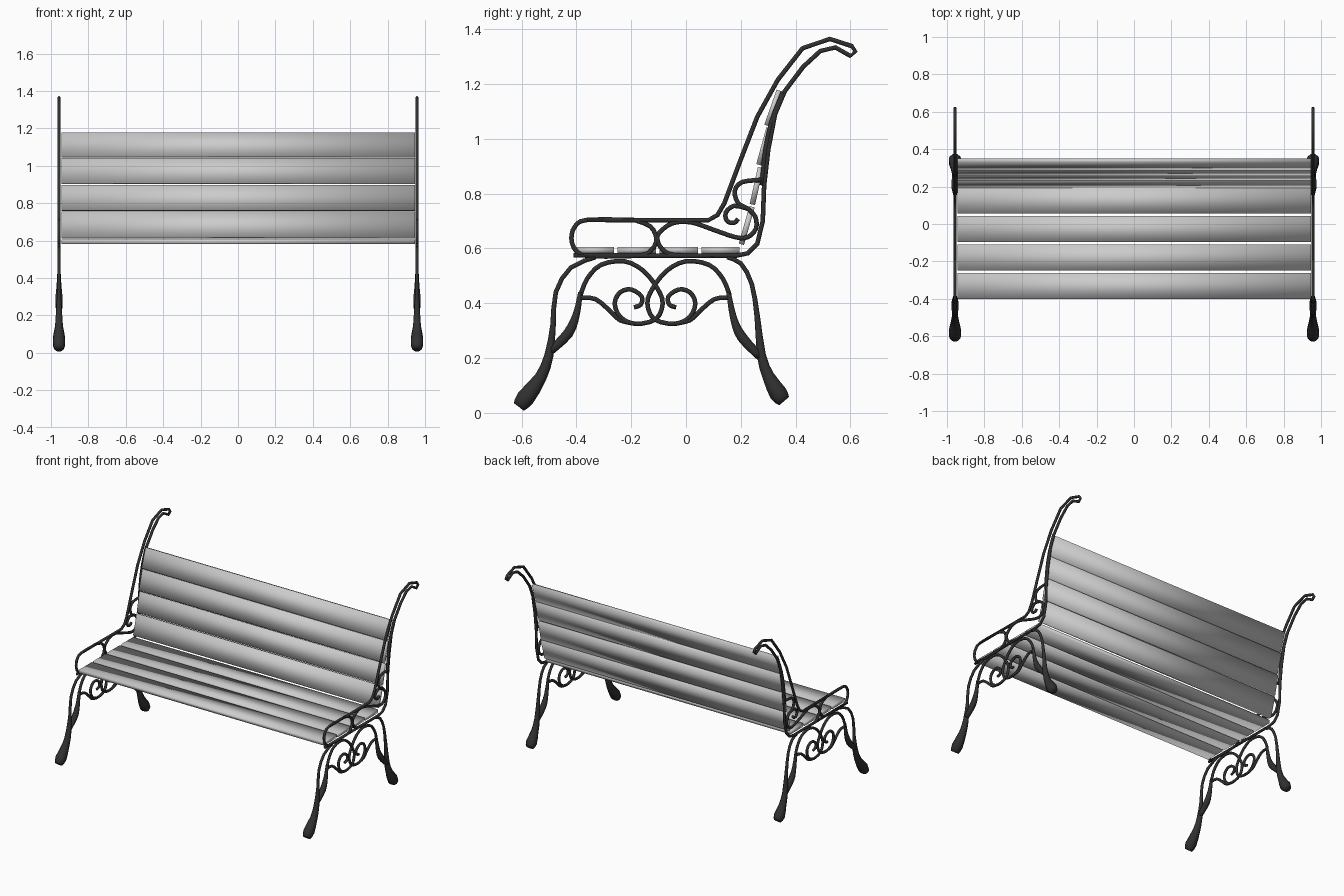
import bpy, bmesh, math
from mathutils import Vector

iron = bpy.data.materials.new("dark_iron")
iron.diffuse_color = (0.03, 0.03, 0.03, 1)
SIDE_X = 0.957
R = 0.009
SIDES = 8


def finish(name, bm, mat=None):
    bmesh.ops.recalc_face_normals(bm, faces=bm.faces)
    me = bpy.data.meshes.new(name)
    bm.to_mesh(me)
    bm.free()
    if mat:
        me.materials.append(mat)
    for p in me.polygons:
        p.use_smooth = True
    ob = bpy.data.objects.new(name, me)
    bpy.context.collection.objects.link(ob)
    return ob


def spline(pts, n):
    """Catmull-Rom refinement of (y, z, radius) points."""
    pts = [Vector(p) for p in pts]
    if n < 2:
        return pts
    out = []
    for i in range(len(pts) - 1):
        a, b, c, d = pts[max(i - 1, 0)], pts[i], pts[i + 1], pts[min(i + 2, len(pts) - 1)]
        for k in range(n):
            t = k / n
            out.append(0.5 * (2 * b + (c - a) * t + (2 * a - 5 * b + 4 * c - d) * t * t
                              + (3 * b - a - 3 * c + d) * t ** 3))
    return out + [pts[-1]]


def tube(name, path, radii=None, n=3):
    """Round bar along a side-view (y, z) path, made for both bench ends."""
    radii = radii or [R] * len(path)
    pts = spline([(y, z, r) for (y, z), r in zip(path, radii)], n)
    for side, x0 in (("left", -SIDE_X), ("right", SIDE_X)):
        bm = bmesh.new()
        rings = []
        for i, p in enumerate(pts):
            t = (pts[min(i + 1, len(pts) - 1)] - pts[max(i - 1, 0)]).xy.normalized()
            ring = []
            for k in range(SIDES):
                a = math.tau * (k + 0.5) / SIDES
                u, v = p.z * math.cos(a), p.z * math.sin(a)
                ring.append(bm.verts.new((x0 + u, p.x - t.y * v, p.y + t.x * v)))
            rings.append(ring)
        for a, b in zip(rings, rings[1:]):
            for k in range(SIDES):
                j = (k + 1) % SIDES
                bm.faces.new((a[k], a[j], b[j], b[k]))
        bm.faces.new(rings[0])
        bm.faces.new(rings[-1])
        finish(f"{name}_{side}", bm, iron)


def slat(name, a, b, thick=0.024):
    """Long board whose width runs from a to b in the side view."""
    a, b = Vector(a), Vector(b)
    d = (b - a).normalized()
    nrm = Vector((-d.y, d.x)) * thick / 2
    bm = bmesh.new()
    ends = [[bm.verts.new((x, q.x, q.y)) for q in (a - nrm, b - nrm, b + nrm, a + nrm)]
            for x in (-0.945, 0.945)]
    bm.faces.new(ends[0])
    bm.faces.new(ends[1])
    for k in range(4):
        j = (k + 1) % 4
        bm.faces.new((ends[0][k], ends[0][j], ends[1][j], ends[1][k]))
    finish(name, bm)


# Seat boards
for i in range(4):
    y = -0.402 + i * 0.153
    slat(f"seat_slat_{i + 1}", (y, 0.594), (y + 0.139, 0.594))

# Backrest boards
back = [((0.202, 0.615), (0.241, 0.752)), ((0.242, 0.760), (0.272, 0.895)),
        ((0.266, 0.905), (0.303, 1.040)), ((0.295, 1.048), (0.340, 1.176))]
for i, (a, b) in enumerate(back):
    slat(f"back_slat_{i + 1}", a, b, 0.02)

# Armrest, hooked back post and seat rail in one bent bar
tube("side_frame", [
    (-0.36, 0.704), (0.08, 0.702), (0.115, 0.722), (0.14, 0.765), (0.20, 0.925),
    (0.26, 1.08), (0.335, 1.215), (0.425, 1.33), (0.525, 1.364), (0.605, 1.338),
    (0.618, 1.318), (0.60, 1.302), (0.545, 1.333), (0.49, 1.32), (0.427, 1.262),
    (0.36, 1.173), (0.325, 1.09), (0.30, 0.96), (0.285, 0.83), (0.28, 0.70),
    (0.26, 0.617), (0.225, 0.582), (0.18, 0.573), (-0.41, 0.575)], n=1)
tube("back_rail", [(0.354, 1.17), (0.315, 1.07), (0.29, 0.96), (0.277, 0.83)])

# Ovals under the armrest
tube("front_oval", [
    (-0.19, 0.704), (-0.36, 0.704), (-0.405, 0.68), (-0.418, 0.635), (-0.40, 0.59),
    (-0.35, 0.572), (-0.17, 0.574), (-0.125, 0.595), (-0.108, 0.635), (-0.13, 0.68),
    (-0.19, 0.704)])
tube("rear_oval", [
    (0.10, 0.573), (-0.04, 0.575), (-0.085, 0.595), (-0.105, 0.635), (-0.09, 0.665),
    (-0.045, 0.693), (0.02, 0.695), (0.10, 0.668), (0.18, 0.641), (0.225, 0.641),
    (0.255, 0.672), (0.253, 0.715), (0.225, 0.745), (0.19, 0.765), (0.178, 0.81),
    (0.205, 0.842), (0.275, 0.85)])
tube("arm_scroll", [
    (0.225, 0.745), (0.175, 0.755), (0.145, 0.73), (0.15, 0.70), (0.175, 0.693),
    (0.19, 0.708)])

# Legs swelling into club feet
tube("front_leg", [
    (-0.33, 0.568), (-0.42, 0.53), (-0.475, 0.44), (-0.485, 0.32), (-0.50, 0.21),
    (-0.53, 0.13), (-0.585, 0.055), (-0.61, 0.022)],
    [R, R, R, 0.011, 0.018, 0.024, 0.036, 0.025], n=2)
tube("rear_leg", [
    (0.15, 0.568), (0.20, 0.545), (0.24, 0.47), (0.26, 0.35), (0.275, 0.21),
    (0.30, 0.135), (0.337, 0.07), (0.358, 0.043)],
    [R, R, R, 0.011, 0.018, 0.024, 0.036, 0.025], n=2)
tube("front_leg_brace", [
    (-0.385, 0.44), (-0.40, 0.36), (-0.43, 0.29), (-0.495, 0.225)],
    [R, 0.014, 0.02, 0.016])
tube("rear_leg_brace", [
    (0.155, 0.44), (0.175, 0.34), (0.205, 0.275), (0.27, 0.205)],
    [R, 0.014, 0.02, 0.016])

# Crossing arches and scrolls below the seat, mirrored about their middle
MID = -0.113
arch = [(-0.385, 0.43), (-0.36, 0.49), (-0.31, 0.54), (-0.225, 0.553), (-0.155, 0.518),
        (-0.105, 0.455), (-0.085, 0.40), (-0.11, 0.342), (-0.185, 0.325), (-0.24, 0.35),
        (-0.26, 0.40), (-0.24, 0.44), (-0.20, 0.45), (-0.162, 0.425), (-0.165, 0.395),
        (-0.19, 0.385)]
link = [(-0.385, 0.42), (-0.33, 0.415), (-0.275, 0.37), (-0.24, 0.338), (-0.185, 0.325)]
for label, path in (("arch_scroll", arch), ("scroll_link", link)):
    tube(f"front_{label}", path)
    tube(f"rear_{label}", [(2 * MID - y, z) for y, z in path])
